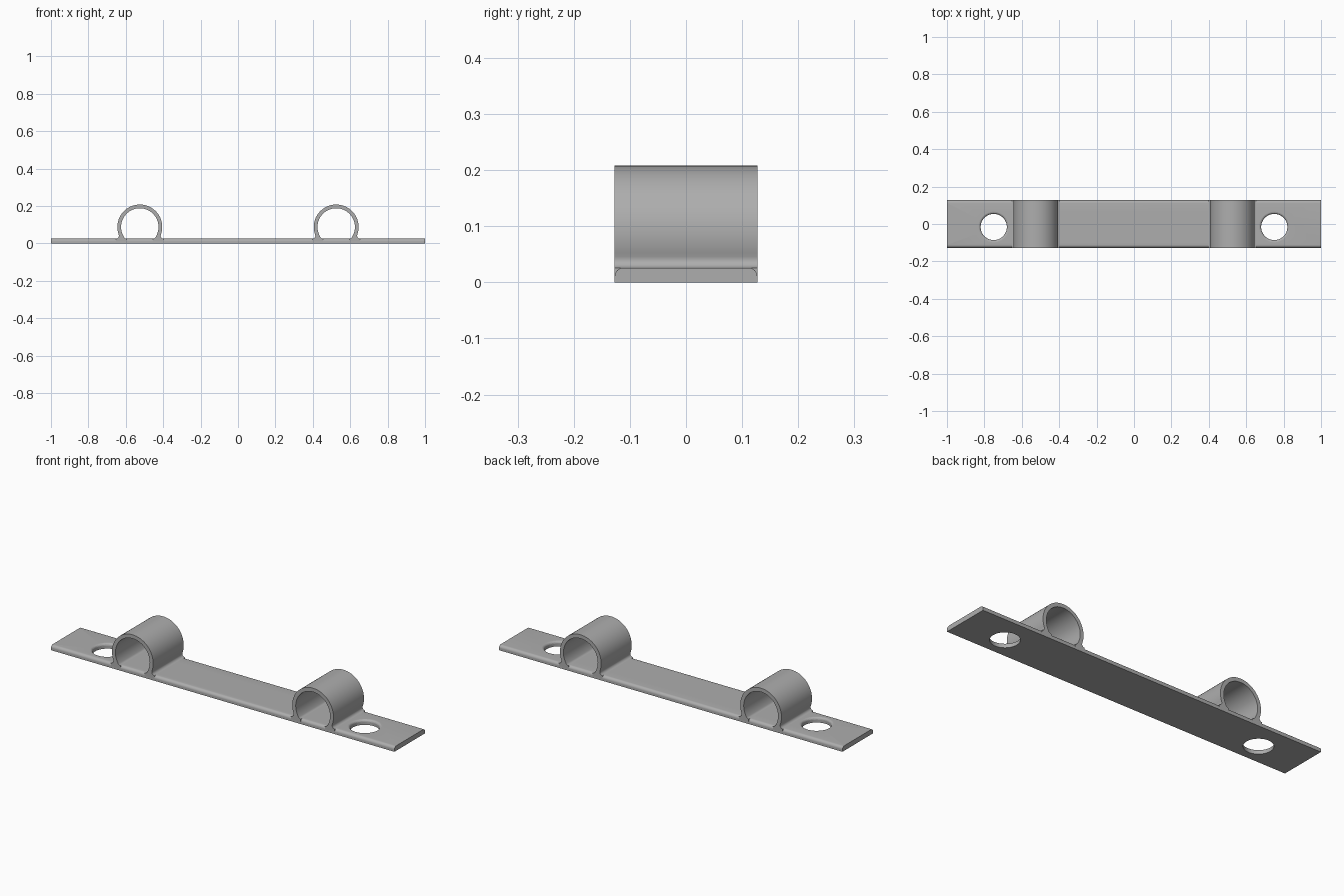
import bpy, bmesh, math

if "Cube" in bpy.data.objects:
    bpy.data.objects.remove(bpy.data.objects["Cube"])

HALF_Y, TOP = 0.127, 0.026          # half depth of the bracket, plate thickness
FILLET = 0.015
RING_X, RING_Z = 0.525, 0.088       # loop centre
R_OUT, R_IN = 0.12, 0.10

grey = bpy.data.materials.new("grey metal")
grey.diffuse_color = (0.42, 0.42, 0.42, 1)
grey.use_nodes = True
grey.node_tree.nodes["Principled BSDF"].inputs["Base Color"].default_value = grey.diffuse_color


def arc(cx, cz, r, a0, a1, n):
    return [(cx + r * math.cos(a0 + (a1 - a0) * i / n),
             cz + r * math.sin(a0 + (a1 - a0) * i / n)) for i in range(n + 1)]


def extrude(name, points, offset):
    """Close a profile of 3D points and extrude it along offset."""
    bm = bmesh.new()
    face = bm.faces.new([bm.verts.new(p) for p in points])
    new = bmesh.ops.extrude_face_region(bm, geom=[face])["geom"]
    bmesh.ops.translate(bm, vec=offset, verts=[v for v in new if isinstance(v, bmesh.types.BMVert)])
    bmesh.ops.recalc_face_normals(bm, faces=bm.faces)
    return finish(name, bm)


def finish(name, bm):
    mesh = bpy.data.meshes.new(name)
    bm.to_mesh(mesh)
    bm.free()
    mesh.materials.append(grey)
    ob = bpy.data.objects.new(name, mesh)
    bpy.context.collection.objects.link(ob)
    return ob


def smooth(ob):
    bpy.ops.object.select_all(action='DESELECT')
    ob.select_set(True)
    bpy.context.view_layer.objects.active = ob
    bpy.ops.object.shade_smooth_by_angle(angle=math.radians(35))


# Base plate: rounded along both long top edges
c = HALF_Y - FILLET
section = [(-HALF_Y, 0), (HALF_Y, 0)]
section += arc(c, TOP - FILLET, FILLET, 0, math.pi / 2, 8)
section += arc(-c, TOP - FILLET, FILLET, math.pi / 2, math.pi, 8)
plate = extrude("base_plate", [(-1, y, z) for y, z in section], (2, 0, 0))

# Screw holes with a rounded upper rim
HOLE_R, RIM, SEG = 0.07, 0.012, 64
hole = [(HOLE_R, -0.05)]
hole += arc(HOLE_R + RIM, TOP - RIM, RIM, math.pi, math.pi / 2, 6)
hole += [(HOLE_R + RIM, 0.08)]
for side, x in (("left", -0.75), ("right", 0.75)):
    bm = bmesh.new()
    rings = [[bm.verts.new((x + r * math.cos(2 * math.pi * i / SEG),
                            -0.016 + r * math.sin(2 * math.pi * i / SEG), z))
              for i in range(SEG)] for r, z in hole]
    for a, b in zip(rings, rings[1:]):
        for i in range(SEG):
            j = (i + 1) % SEG
            bm.faces.new((a[i], a[j], b[j], b[i]))
    bm.faces.new(rings[0][::-1])
    bm.faces.new(rings[-1])
    bmesh.ops.recalc_face_normals(bm, faces=bm.faces)
    cutter = finish(side + "_hole_cutter", bm)
    cutter.hide_render = True
    cutter.hide_set(True)
    cut = plate.modifiers.new(side + "_hole", 'BOOLEAN')
    cut.operation, cut.solver, cut.object = 'DIFFERENCE', 'EXACT', cutter
smooth(plate)

# Pipe loops: open ring whose feet blend into the plate inside and out
dz = TOP + FILLET - RING_Z
dx_out = math.sqrt((R_OUT + FILLET) ** 2 - dz ** 2)
dx_in = math.sqrt((R_IN - FILLET) ** 2 - dz ** 2)
a_out, a_in = math.atan2(dz, dx_out), math.atan2(dz, dx_in)
foot = TOP - FILLET
zc = TOP + FILLET
half = [(dx_in, foot), (dx_out, foot)]
outer = arc(dx_out, zc, FILLET, -math.pi / 2, a_out - math.pi, 6)
outer += arc(0, RING_Z, R_OUT, a_out, math.pi - a_out, 64)[1:]
outer += [(-x, z) for x, z in arc(dx_out, zc, FILLET, a_out - math.pi, -math.pi / 2, 6)][1:]
inner = arc(-dx_in, zc, FILLET, -math.pi / 2, -math.pi - a_in, 6)
inner += arc(0, RING_Z, R_IN, math.pi - a_in, a_in, 64)[1:]
inner += arc(dx_in, zc, FILLET, a_in, -math.pi / 2, 6)[1:]
profile = half + outer + [(-x, z) for x, z in half[::-1]] + inner
for side, x in (("left", -RING_X), ("right", RING_X)):
    smooth(extrude(side + "_pipe_loop", [(x + px, -HALF_Y, pz) for px, pz in profile],
                   (0, 2 * HALF_Y, 0)))
